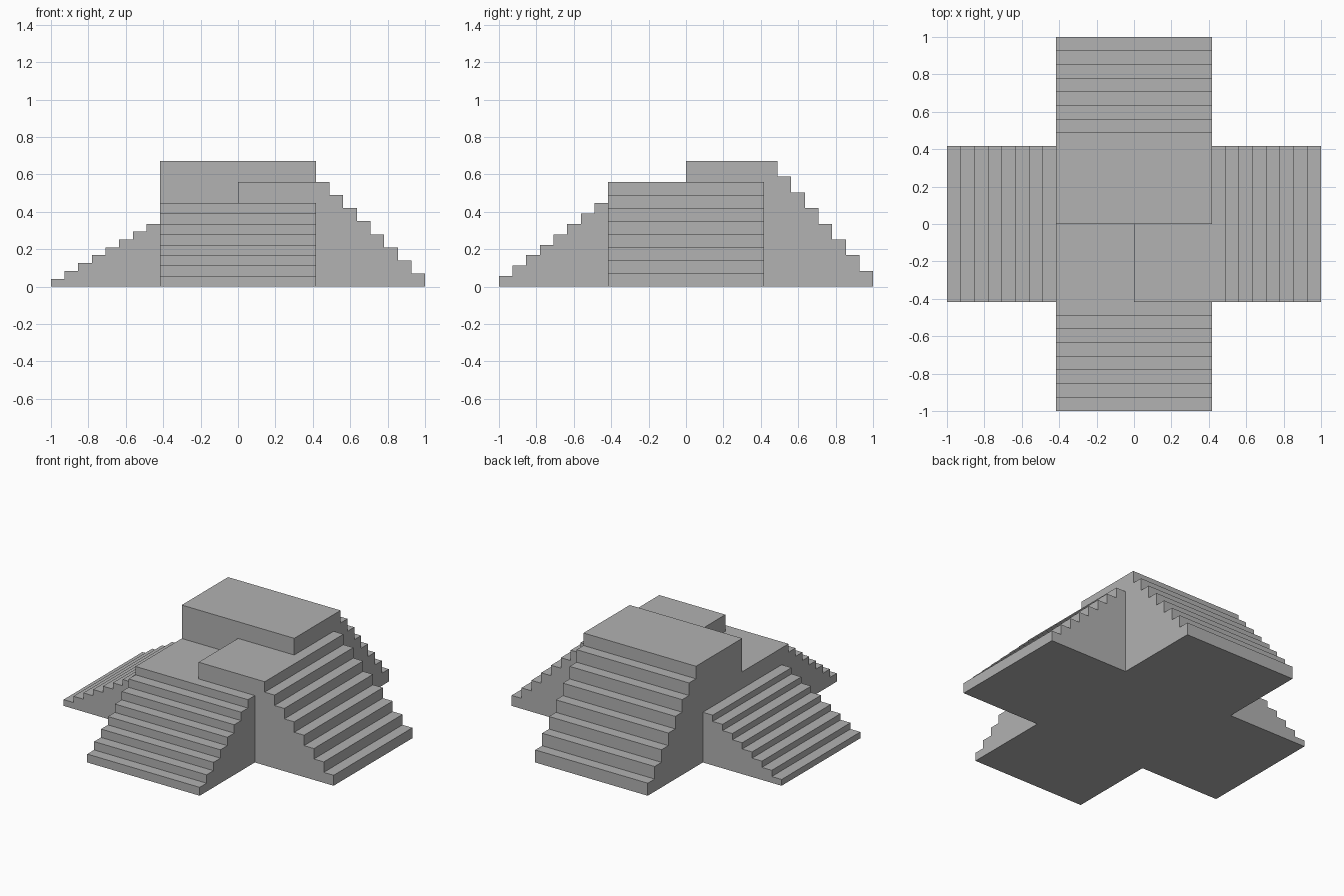
import bpy
import bmesh
from math import pi
from mathutils import Matrix

cube = bpy.data.objects.get("Cube")
if cube:
    bpy.data.objects.remove(cube, do_unlink=True)

STEPS = 8
HALF_WIDTH = 5 / 12
RUN = (1 - HALF_WIDTH) / STEPS

# Plain stone colour
stone = bpy.data.materials.new("grey_stone")
stone.use_nodes = True
colour = (0.445, 0.445, 0.445, 1)
stone.diffuse_color = colour
stone.node_tree.nodes["Principled BSDF"].inputs["Base Color"].default_value = colour


def staircase(name, height, turns):
    """Stepped prism climbing from x = 1 to a landing at the centre."""
    rise = height / STEPS
    profile = [(0, 0), (1, 0)]
    for i in range(STEPS):
        x = 1 - i * RUN
        if i:
            profile.append((x, i * rise))
        profile.append((x, (i + 1) * rise))
    profile.append((0, height))

    bm = bmesh.new()
    side = bm.faces.new([bm.verts.new((x, -HALF_WIDTH, z)) for x, z in profile])
    extruded = bmesh.ops.extrude_face_region(bm, geom=[side], use_keep_orig=True)
    moved = [v for v in extruded["geom"] if isinstance(v, bmesh.types.BMVert)]
    bmesh.ops.translate(bm, verts=moved, vec=(0, 2 * HALF_WIDTH, 0))
    bmesh.ops.recalc_face_normals(bm, faces=bm.faces)
    bm.transform(Matrix.Rotation(turns * pi / 2, 4, "Z"))

    mesh = bpy.data.meshes.new(name)
    bm.to_mesh(mesh)
    bm.free()
    mesh.materials.append(stone)
    obj = bpy.data.objects.new(name, mesh)
    bpy.context.collection.objects.link(obj)


# Four flights, each with its own landing height
staircase("left_stairs", 0.56, 0)
staircase("back_stairs", 0.672, 1)
staircase("right_stairs", 0.336, 2)
staircase("front_stairs", 0.448, 3)
